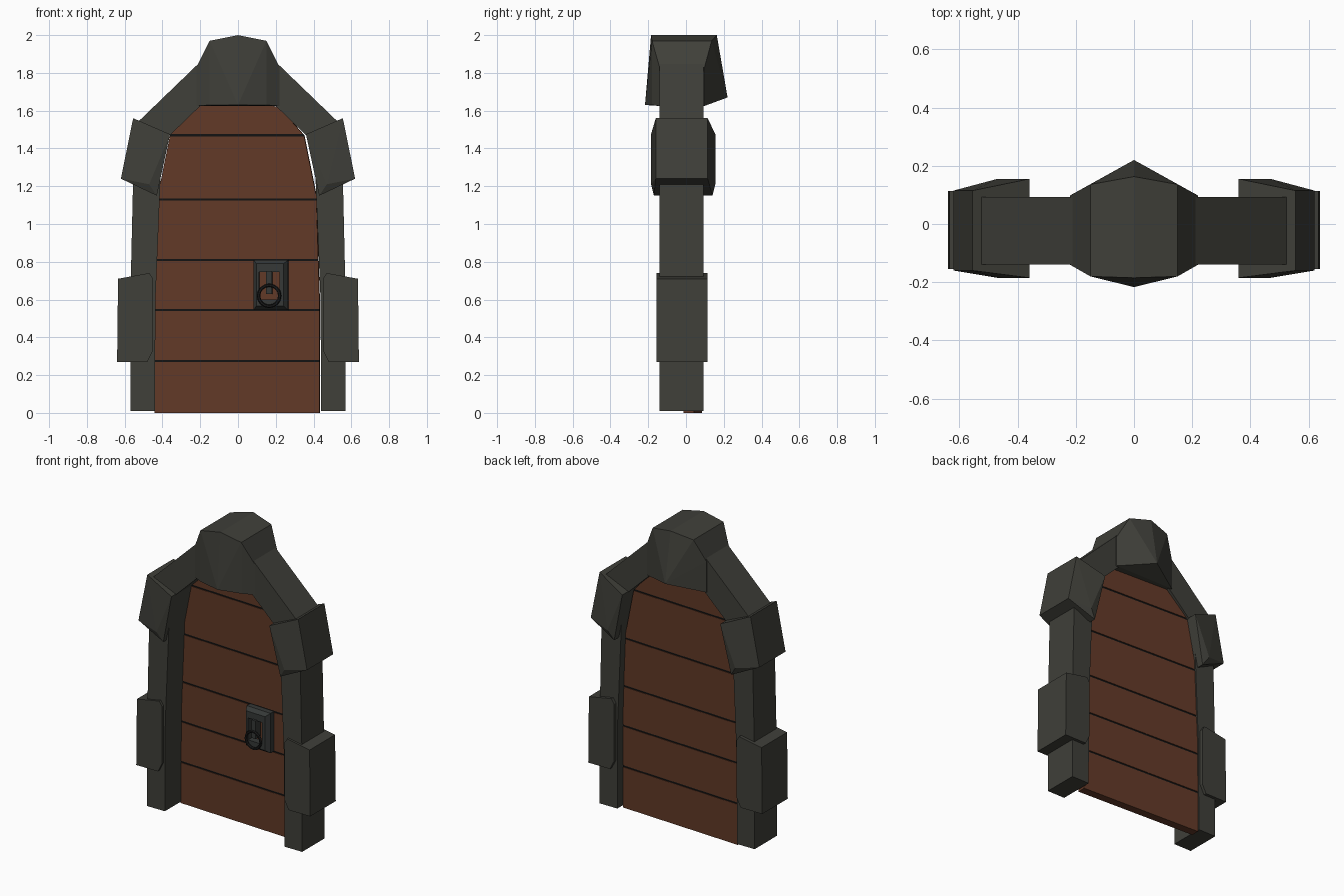
import bpy, bmesh, math
from mathutils import Vector

if "Cube" in bpy.data.objects:
    bpy.data.objects.remove(bpy.data.objects["Cube"])


def material(name, rgb):
    m = bpy.data.materials.new(name)
    m.diffuse_color = (*rgb, 1)
    m.use_nodes = True
    m.node_tree.nodes["Principled BSDF"].inputs["Base Color"].default_value = m.diffuse_color
    return m


STONE = material("dark stone", (0.050, 0.050, 0.041))
WOOD = material("brown wood", (0.120, 0.041, 0.020))
GAP = material("black gap", (0.006, 0.006, 0.006))
IRON = material("grey iron", (0.036, 0.040, 0.038))
RING = material("black iron", (0.010, 0.010, 0.010))


def finish(bm, name, mats, mirror=False):
    bmesh.ops.recalc_face_normals(bm, faces=bm.faces)
    me = bpy.data.meshes.new(name)
    bm.to_mesh(me)
    bm.free()
    for m in mats:
        me.materials.append(m)
    ob = bpy.data.objects.new(name, me)
    bpy.context.collection.objects.link(ob)
    if mirror:
        ob.modifiers.new("mirror", "MIRROR").use_mirror_merge = False
    return ob


def prism(name, profile, y0, y1, mat, mirror=False):
    """Extrude an x-z outline from y0 to y1."""
    bm = bmesh.new()
    f = bm.faces.new([bm.verts.new((x, y0, z)) for x, z in profile])
    r = bmesh.ops.extrude_face_region(bm, geom=[f])
    moved = [v for v in r["geom"] if isinstance(v, bmesh.types.BMVert)]
    bmesh.ops.translate(bm, verts=moved, vec=(0, y1 - y0, 0))
    return finish(bm, name, [mat], mirror)


def hull(name, points, mat, mirror=False):
    bm = bmesh.new()
    for p in points:
        bm.verts.new(p)
    r = bmesh.ops.convex_hull(bm, input=bm.verts)
    loose = {v for v in r["geom_interior"] + r["geom_unused"] if isinstance(v, bmesh.types.BMVert)}
    bmesh.ops.delete(bm, geom=list(loose), context="VERTS")
    return finish(bm, name, [mat], mirror)


# Stone posts, side blocks and sloping arch stones (mirrored)
prism("post", [(.44, .01), (.57, .01), (.57, .6), (.555, 1.25), (.41, 1.25), (.437, .6)],
      -.14, .093, STONE, True)
prism("side_block", [(.45, .33), (.48, .27), (.64, .27), (.635, .71), (.47, .74), (.45, .71)],
      -.155, .113, STONE, True)
prism("arch_stone", [(.36, 1.47), (.53, 1.54), (.2, 1.858), (.2, 1.625)],
      -.14, .093, STONE, True)

# Shoulder blocks: thickest along the inner edge
shoulder = []
for x, z, front, back in [(.36, 1.475, -.185, .155), (.47, 1.21, -.185, .155),
                          (.555, 1.56, -.16, .115), (.62, 1.24, -.16, .115),
                          (.43, 1.15, -.17, .14)]:
    shoulder += [(x, front, z), (x, back, z)]
hull("shoulder_block", shoulder, STONE, True)

# Keystone: pointed front and back, sides slope into the arch
key = []
for s in (-1, 1):
    for x, y, low, high in [(.15, -.18, 1.63, 1.97), (.22, -.14, 1.625, 1.83),
                            (.22, .098, 1.625, 1.83), (.15, .136, 1.65, 1.97)]:
        key += [(s * x, y, low), (s * x, y, high)]
key += [(0, -.217, 1.63), (0, -.185, 2), (0, .22, 1.67), (0, .163, 2)]
hull("keystone", key, STONE)

# Door: planks cut from one arched outline, standing slightly ajar
OUTLINE = [(.437, 0), (.437, .6), (.42, 1.15), (.355, 1.47), (.22, 1.62), (.0, 1.65)]
AJAR, DOOR_POS, HALF = -.048, (-.004, .036, 0), .0275


def half_width(z):
    for (xa, za), (xb, zb) in zip(OUTLINE, OUTLINE[1:]):
        if za <= z <= zb:
            return xa + (xb - xa) * (z - za) / (zb - za)
    return 0


def slice_outline(z0, z1):
    zs = [z0] + [z for _, z in OUTLINE if z0 + .001 < z < z1 - .001] + [z1]
    right = [(half_width(z), z) for z in zs]
    left = [(-x, z) for x, z in reversed(right)]
    return right + left


def hang(ob):
    ob.location = DOOR_POS
    ob.rotation_euler.z = AJAR


cuts = [0, .275, .545, .81, 1.13, 1.47, 1.645]
for i, (a, b) in enumerate(zip(cuts, cuts[1:])):
    lo = a + (.006 if i else 0)
    hi = b - (.006 if i < 5 else 0)
    hang(prism("plank", slice_outline(lo, hi), -HALF, HALF, WOOD))
for z in cuts[1:-1]:
    hang(prism("plank_gap", slice_outline(z - .006, z + .006), -HALF + .003, HALF - .003, GAP))


# Handle plate: tapered block with a wood-coloured recess
def rect(bm, x0, x1, z0, z1, y):
    return [bm.verts.new(p) for p in ((x0, y, z0), (x1, y, z0), (x1, y, z1), (x0, y, z1))]


bm = bmesh.new()
loops = [rect(bm, .09, .272, .545, .81, -.02), rect(bm, .09, .272, .545, .81, -.06),
         rect(bm, .105, .25, .565, .79, -.085), rect(bm, .12, .228, .60, .745, -.085),
         rect(bm, .12, .228, .60, .745, -.04)]
bm.faces.new(loops[0])
for a, b in zip(loops, loops[1:]):
    for i in range(4):
        bm.faces.new((a[i], a[(i + 1) % 4], b[(i + 1) % 4], b[i]))
bm.faces.new(loops[-1]).material_index = 1
hang(finish(bm, "handle_plate", [IRON, WOOD]))

# Hanging bar and pull ring
hang(prism("handle_bar", [(.158, .63), (.188, .63), (.188, .75), (.158, .75)], -.10, -.05, IRON))
bpy.ops.mesh.primitive_torus_add(major_radius=.056, minor_radius=.009, major_segments=16,
                                 minor_segments=6, rotation=(math.pi / 2, 0, AJAR),
                                 location=(.165, -.075, .62))
ring = bpy.context.object
ring.name = "pull_ring"
ring.data.materials.append(RING)
